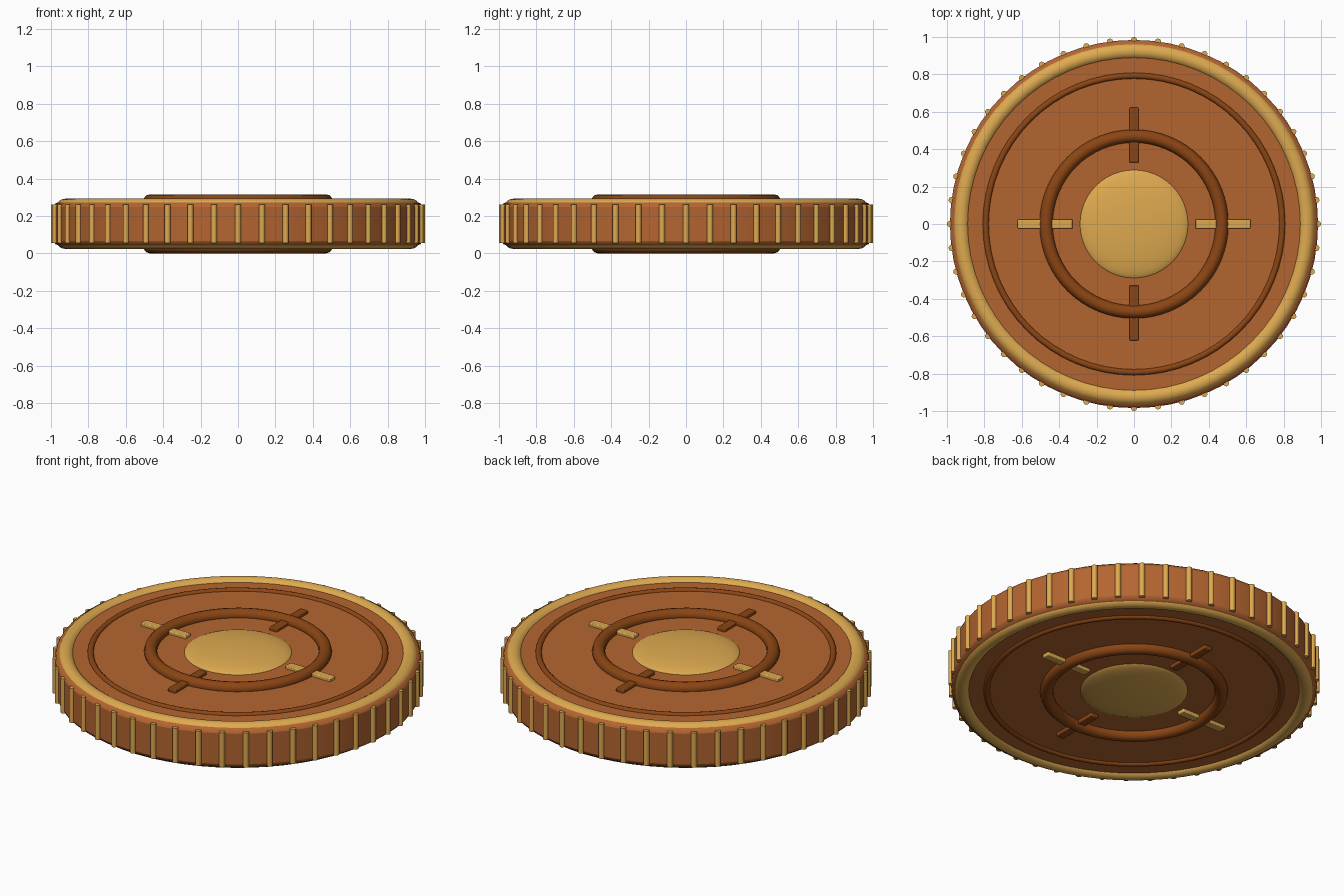
import bpy, math

if "Cube" in bpy.data.objects:
    bpy.data.objects.remove(bpy.data.objects["Cube"])

MID = 0.158      # mid height of the coin
TOP = 0.274      # flat face of the coin


def material(name, rgb):
    m = bpy.data.materials.new(name)
    m.diffuse_color = (*rgb, 1)
    m.use_nodes = True
    m.node_tree.nodes["Principled BSDF"].inputs["Base Color"].default_value = m.diffuse_color
    return m


copper = material("copper brown", (0.456, 0.130, 0.030))
gold = material("gold", (0.730, 0.402, 0.080))
dark = material("dark brown", (0.258, 0.060, 0.007))


def finish(name, mat, smooth=True, bevel=0, segments=2):
    ob = bpy.context.object
    ob.name = name
    ob.data.materials.append(mat)
    bpy.ops.object.transform_apply(location=False, rotation=False, scale=True)
    if bevel:
        b = ob.modifiers.new("bevel", 'BEVEL')
        b.width = bevel
        b.segments = segments
        b.limit_method = 'ANGLE'
    if smooth:
        bpy.ops.object.shade_smooth_by_angle(angle=math.radians(40))
    return ob


def torus(name, mat, major, minor, z, minor_segments=12):
    bpy.ops.mesh.primitive_torus_add(major_radius=major, minor_radius=minor,
                                     major_segments=64, minor_segments=minor_segments,
                                     location=(0, 0, z))
    return finish(name, mat)


# coin body with rounded edge
bpy.ops.mesh.primitive_cylinder_add(vertices=64, radius=0.984, depth=2 * (TOP - MID),
                                    location=(0, 0, MID))
finish("coin_body", copper, bevel=0.025)

# edge ribs
for i in range(48):
    a = math.tau * i / 48
    bpy.ops.mesh.primitive_cylinder_add(vertices=10, radius=0.016, depth=0.205,
                                        location=(0.984 * math.cos(a), 0.984 * math.sin(a), MID),
                                        rotation=(0, 0, a))
    finish("edge_rib", gold)

# reliefs on both faces
for side, s in (("top", 1), ("bottom", -1)):
    def z(height):
        return MID + s * (height - MID)

    torus(side + "_rim", gold, 0.925, 0.046, z(0.246), 16)
    torus(side + "_outer_ring", dark, 0.793, 0.017, z(0.270))
    torus(side + "_inner_ring", dark, 0.470, 0.035, z(0.281))

    # central dome
    bpy.ops.mesh.primitive_uv_sphere_add(segments=48, ring_count=24, radius=1,
                                         location=(0, 0, z(0.265)))
    bpy.context.object.scale = (0.295, 0.295, 0.046)
    finish(side + "_dome", gold)

    # four spokes crossing the inner ring
    for k in range(4):
        a = k * math.pi / 2
        bpy.ops.mesh.primitive_cube_add(size=1, rotation=(0, 0, a),
                                        location=(0.475 * math.cos(a), 0.475 * math.sin(a), z(0.278)))
        bpy.context.object.scale = (0.295, 0.05, 0.03)
        finish(side + "_spoke", dark if k % 2 else gold, bevel=0.005)
